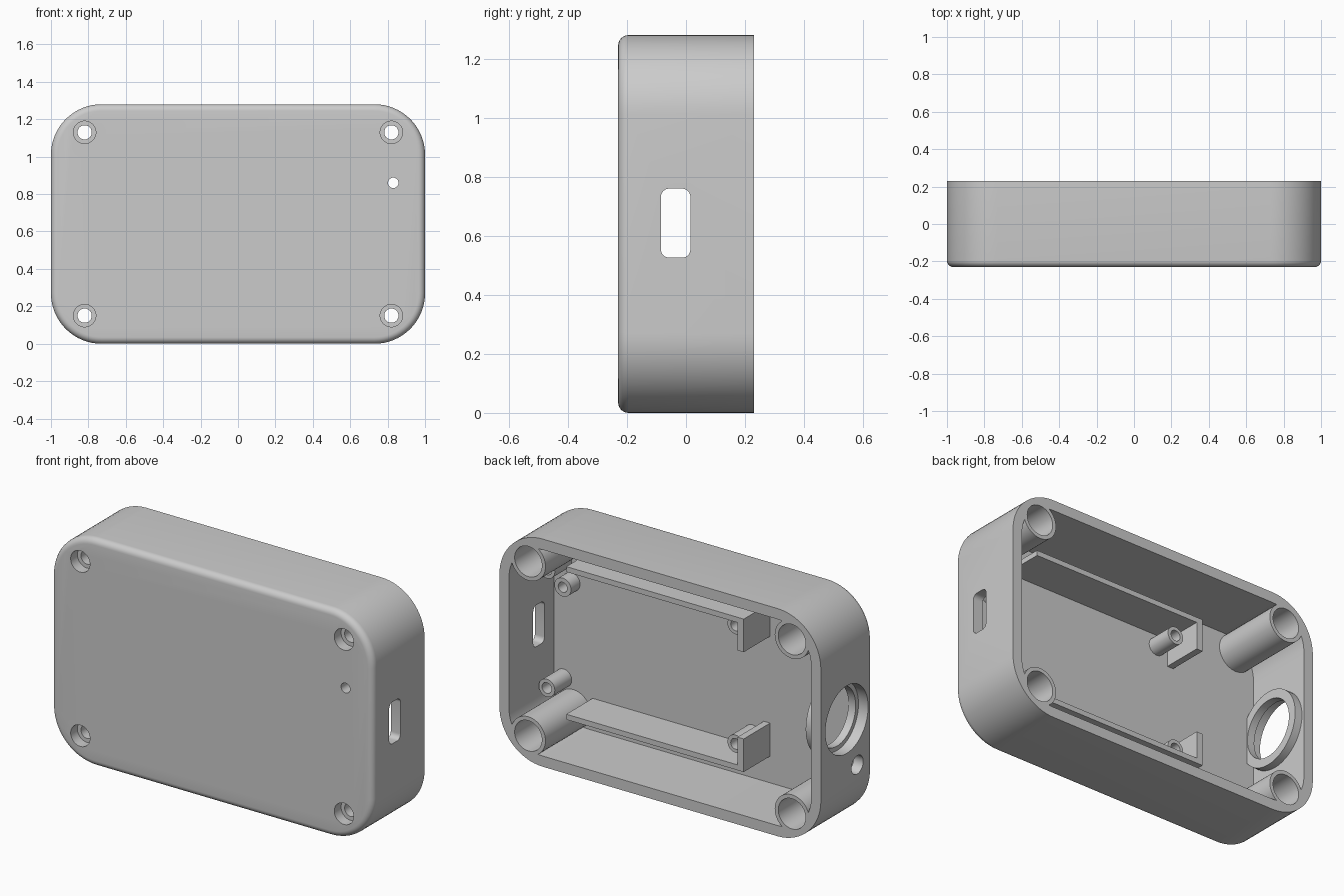
import bpy, bmesh, math

old = bpy.data.objects.get("Cube")
if old:
    bpy.data.objects.remove(old, do_unlink=True)

grey = bpy.data.materials.new("light_grey_plastic")
grey.use_nodes = True
colour = (0.6, 0.6, 0.6, 1)
grey.diffuse_color = colour
grey.node_tree.nodes["Principled BSDF"].inputs["Base Color"].default_value = colour

MID = 0.64            # height of the centre line
BACK = 0.23           # open side; the front is at -BACK
FLOOR = -0.17         # inner face of the front panel
WALL = 0.06


def circle(u, v, r, n=48):
    return [(u + r * math.cos(2 * math.pi * i / n),
             v + r * math.sin(2 * math.pi * i / n)) for i in range(n)]


def rounded_rect(u, v, half_u, half_v, r, steps=16):
    pts = []
    for k, (su, sv) in enumerate([(1, 1), (-1, 1), (-1, -1), (1, -1)]):
        for i in range(steps + 1):
            a = math.pi / 2 * (k + i / steps)
            pts.append((u + su * (half_u - r) + r * math.cos(a),
                        v + sv * (half_v - r) + r * math.sin(a)))
    return pts


def prism(name, outline, lo, hi, axis="y", fillet=0):
    """Extrude an outline along y (outline in x, z) or along x (outline in y, z)."""
    def place(u, v, t):
        return (u, t, v) if axis == "y" else (t, u, v)
    bm = bmesh.new()
    ends = [[bm.verts.new(place(u, v, t)) for u, v in outline] for t in (lo, hi)]
    low = bm.faces.new(ends[0])
    bm.faces.new(ends[1])
    n = len(outline)
    for i in range(n):
        j = (i + 1) % n
        bm.faces.new((ends[0][i], ends[0][j], ends[1][j], ends[1][i]))
    bmesh.ops.recalc_face_normals(bm, faces=bm.faces)
    if fillet:
        bmesh.ops.bevel(bm, geom=list(low.edges), offset=fillet, segments=6,
                        profile=0.5, affect="EDGES")
    mesh = bpy.data.meshes.new(name)
    bm.to_mesh(mesh)
    bm.free()
    mesh.materials.append(grey)
    ob = bpy.data.objects.new(name, mesh)
    bpy.context.collection.objects.link(ob)
    return ob


def boolean(ob, others, operation="DIFFERENCE"):
    """Apply booleans one by one and remove the cutters."""
    for other in others:
        mod = ob.modifiers.new("cut", "BOOLEAN")
        mod.operation = operation
        mod.solver = "EXACT"
        mod.object = other
        bpy.context.view_layer.update()
        graph = bpy.context.evaluated_depsgraph_get()
        mesh = bpy.data.meshes.new_from_object(ob.evaluated_get(graph))
        ob.modifiers.clear()
        ob.data = mesh
        bpy.data.objects.remove(other, do_unlink=True)


def finish(ob):
    bpy.ops.object.select_all(action="DESELECT")
    ob.select_set(True)
    bpy.context.view_layer.objects.active = ob
    bpy.ops.object.shade_smooth_by_angle(angle=math.radians(30))


def box(name, x0, x1, z0, z1, y0, y1):
    return prism(name, [(x0, z0), (x1, z0), (x1, z1), (x0, z1)], y0, y1)


screws = [(sx * 0.82, MID + sz * 0.49) for sx in (-1, 1) for sz in (-1, 1)]
light = (0.83, 0.86)

# Case body with a filleted front edge
case = prism("case_shell", rounded_rect(0, MID, 1, MID, 0.27), -BACK, BACK, fillet=0.035)

# Pocket, leaving the screw columns and the round port collar standing
pocket = prism("pocket_cutter",
               rounded_rect(0, MID, 1 - WALL, MID - WALL, 0.21), FLOOR, BACK + 0.1)
boolean(pocket, [prism("column", circle(x, z, 0.107), -0.4, 0.5) for x, z in screws])
boolean(pocket, [prism("collar", circle(0, MID, 0.215), -1.2, -0.895, "x")])
boolean(case, [pocket])

# Screw bores: head recess in front, clearance hole, wide bore from the back
cutters = []
for x, z in screws:
    cutters += [prism("recess", circle(x, z, 0.06), -0.3, -0.17),
                prism("clearance", circle(x, z, 0.038), -0.25, 0),
                prism("bore", circle(x, z, 0.085), -0.11, 0.3)]

# Side openings and the indicator hole
cutters += [
    prism("slot", rounded_rect(-0.035, 0.643, 0.05, 0.117, 0.028, 6), 0.85, 1.1, "x"),
    prism("port_recess", circle(0, MID, 0.19), -1.1, -0.94, "x"),
    prism("port_hole", circle(0, MID, 0.165), -1, -0.8, "x"),
    prism("cable_hole", circle(-0.094, 0.35, 0.052), -1.1, -0.9, "x"),
    prism("indicator_hole", circle(*light, 0.028), -0.3, -0.1),
]
boolean(case, cutters)
finish(case)

# Hollow board posts and the indicator tube
posts = [("board_post", x, MID + s * 0.333, 0.05, 0.03, -0.02, FLOOR)
         for x in (-0.294, 0.88) for s in (-1, 1)]
posts.append(("indicator_tube", *light, 0.052, 0.028, -0.09, -0.3))
for name, x, z, outer, inner, top, bottom in posts:
    post = prism(name, circle(x, z, outer, 32), FLOOR - 0.005, top)
    boolean(post, [prism("post_bore", circle(x, z, inner, 32), bottom, top + 0.1)])
    finish(post)

# L-shaped support rails, mirrored about the centre line
for name, s in (("lower_rail", -1), ("upper_rail", 1)):
    outline = [(0.70, 0.43), (-0.404, 0.43), (-0.404, 0.244),
               (-0.365, 0.244), (-0.365, 0.40), (0.70, 0.40)]
    prism(name, [(x, MID + s * h) for x, h in outline], FLOOR - 0.005, 0.064)
